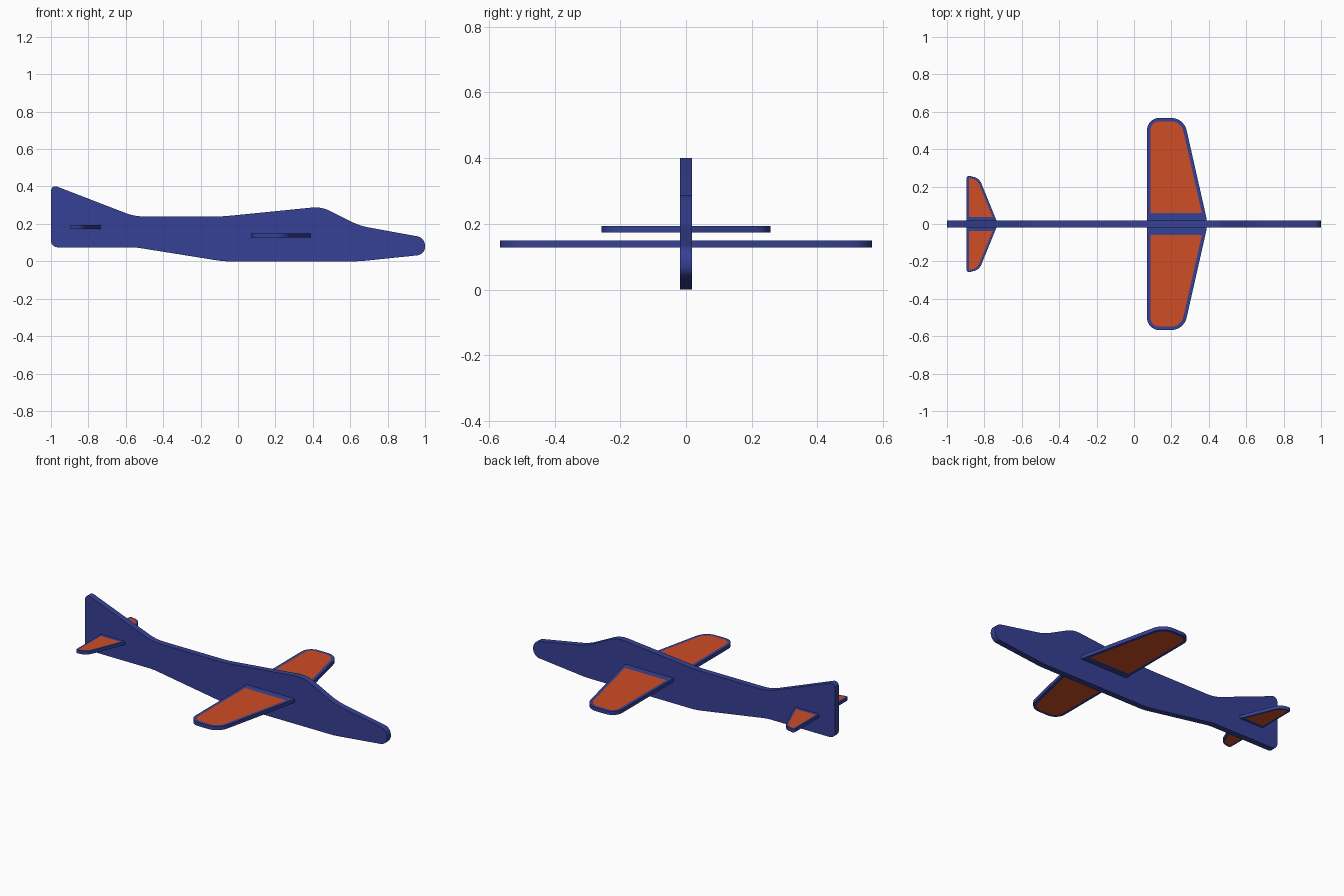
import bpy, bmesh, math
from mathutils import Vector

cube = bpy.data.objects.get("Cube")
if cube:
    bpy.data.objects.remove(cube, do_unlink=True)


def material(name, color):
    mat = bpy.data.materials.new(name)
    mat.use_nodes = True
    mat.diffuse_color = color
    mat.node_tree.nodes["Principled BSDF"].inputs["Base Color"].default_value = color
    return mat


BLUE = material("navy blue", (0.037, 0.053, 0.30, 1))
ORANGE = material("burnt orange", (0.62, 0.074, 0.018, 1))


def rounded(corners, steps=8):
    """Outline with a circular fillet of tangent length d at each (a, b, d) corner."""
    out = []
    for i, (a, b, d) in enumerate(corners):
        p = Vector((a, b))
        if d == 0:
            out.append(p)
            continue
        u = (Vector(corners[i - 1][:2]) - p).normalized()
        v = (Vector(corners[(i + 1) % len(corners)][:2]) - p).normalized()
        w = math.sin(u.angle(v) / 2)
        for k in range(steps + 1):
            t = k / steps
            c0, c1, c2 = (1 - t) ** 2, 2 * w * t * (1 - t), t * t
            out.append(((p + u * d) * c0 + p * c1 + (p + v * d) * c2) / (c0 + c1 + c2))
    return out


def plate(name, points, thickness, normal, split=0, border=0):
    """Flat board from an outline; with a border, each side gets an inset panel."""
    bm = bmesh.new()
    bm.faces.new([bm.verts.new(p) for p in points])
    if border:
        for y in (-split, split):
            bmesh.ops.bisect_plane(bm, geom=bm.verts[:] + bm.edges[:] + bm.faces[:],
                                   plane_co=(0, y, 0), plane_no=(0, 1, 0))
        halves = [f for f in bm.faces if abs(f.calc_center_median().y) > split]
        bmesh.ops.inset_individual(bm, faces=halves, thickness=border, use_even_offset=True)
        for f in halves:
            f.material_index = 1
    ext = bmesh.ops.extrude_face_region(bm, geom=bm.faces[:], use_keep_orig=True)
    moved = [g for g in ext["geom"] if isinstance(g, bmesh.types.BMVert)]
    bmesh.ops.translate(bm, verts=moved, vec=Vector(normal) * thickness)
    bmesh.ops.translate(bm, verts=bm.verts[:], vec=Vector(normal) * (-thickness / 2))
    bmesh.ops.recalc_face_normals(bm, faces=bm.faces[:])
    mesh = bpy.data.meshes.new(name)
    bm.to_mesh(mesh)
    bm.free()
    mesh.materials.append(BLUE)
    mesh.materials.append(ORANGE)
    obj = bpy.data.objects.new(name, mesh)
    bpy.context.collection.objects.link(obj)
    bpy.ops.object.select_all(action="DESELECT")
    obj.select_set(True)
    bpy.context.view_layer.objects.active = obj
    bpy.ops.object.shade_smooth_by_angle(angle=math.radians(30))
    return obj


def flying_surface(name, half, z, thickness, split, border):
    """Horizontal board mirrored across the fuselage."""
    corners = half + [(x, -y, d) for x, y, d in reversed(half)]
    points = [(p.x, p.y, z) for p in rounded(corners)]
    return plate(name, points, thickness, (0, 0, 1), split, border)


# Fuselage side profile with fin, canopy hump and nose (x, z, fillet)
profile = [
    (-1, 0.412, 0.035), (-0.554, 0.24, 0.05), (-0.08, 0.24, 0.04),
    (0.445, 0.2925, 0.05), (0.65, 0.19, 0.05), (1, 0.126, 0.042),
    (1, 0.036, 0.042), (0.65, 0, 0.03), (-0.08, 0, 0.03),
    (-0.55, 0.075, 0.03), (-1, 0.075, 0.035),
]
plate("fuselage", [(p.x, 0, p.y) for p in rounded(profile)], 0.036, (0, 1, 0))

# Main wing and tailplane half outlines (x, y, fillet)
wing = [(0.388, 0.03, 0), (0.2665, 0.567, 0.068), (0.07, 0.567, 0.064)]
flying_surface("main_wing", wing, 0.139, 0.022, 0.042, 0.018)

tail = [(-0.735, 0.018, 0), (-0.828, 0.246, 0.032), (-0.895, 0.26, 0.016)]
flying_surface("tailplane", tail, 0.183, 0.02, 0.025, 0.012)
